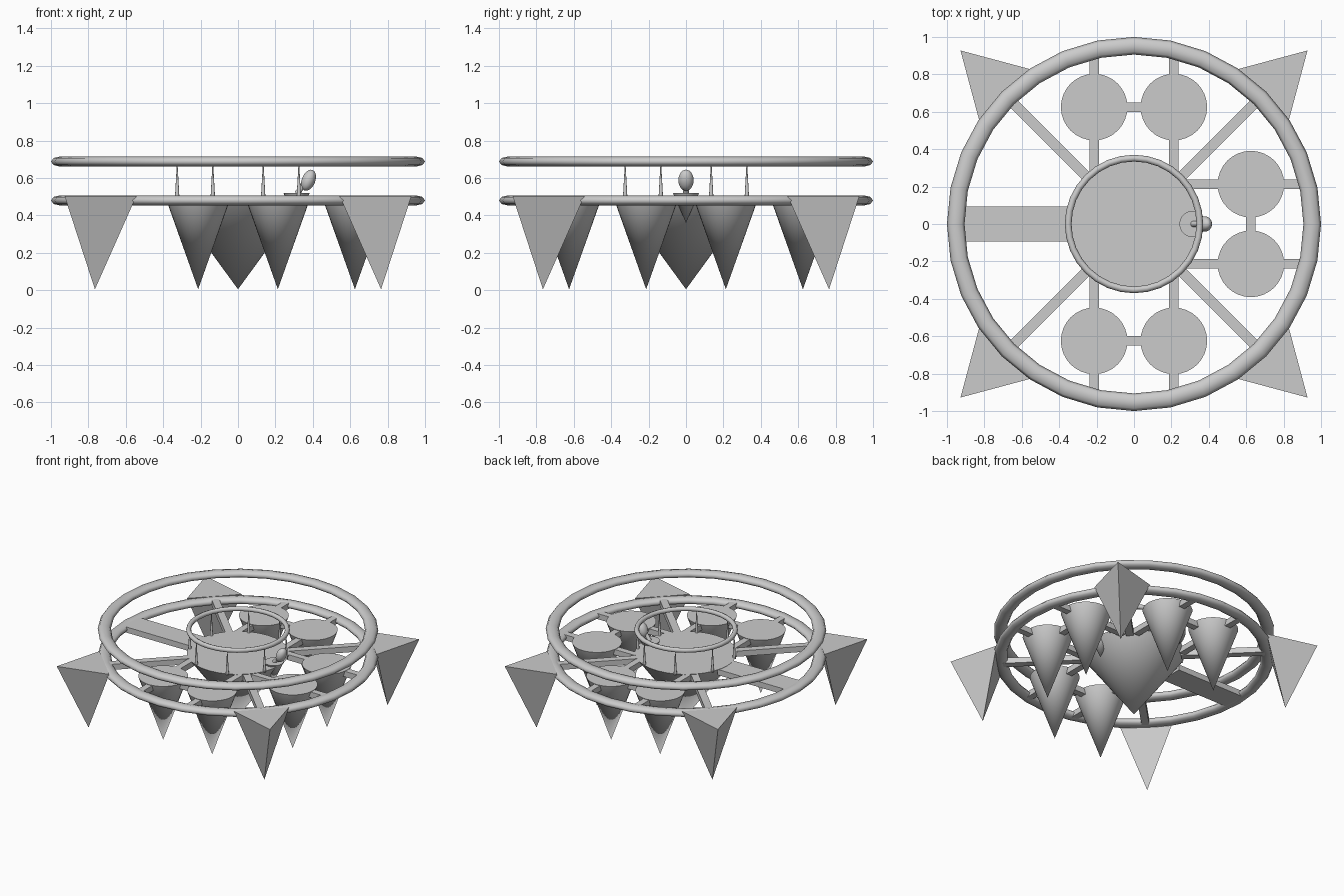
import bpy
from math import radians, cos, sin, pi
from mathutils import Vector

cube = bpy.data.objects.get("Cube")
if cube:
    bpy.data.objects.remove(cube, do_unlink=True)

grey = bpy.data.materials.new("plain grey")
grey.use_nodes = True
colour = (0.6, 0.6, 0.6, 1)
grey.diffuse_color = colour
grey.node_tree.nodes["Principled BSDF"].inputs["Base Color"].default_value = colour

DECK = 0.505


def finish(name, angle=None):
    """Name the new object, colour it and smooth it up to an angle."""
    ob = bpy.context.object
    ob.name = name
    ob.data.materials.append(grey)
    if angle:
        bpy.ops.object.transform_apply(location=False, rotation=False, scale=True)
        bpy.ops.object.shade_smooth_by_angle(angle=radians(angle))
    return ob


def ring(name, radius, tube, z, squash):
    bpy.ops.mesh.primitive_torus_add(major_radius=radius, minor_radius=tube,
                                     major_segments=32, minor_segments=8, location=(0, 0, z))
    bpy.context.object.scale.z = squash
    finish(name, 80)


def hanging_cone(name, x, y, radius, top=DECK, tip=0.005, sides=32, turn=0, smooth=35):
    bpy.ops.mesh.primitive_cone_add(vertices=sides, radius1=0, radius2=radius, depth=top - tip,
                                    location=(x, y, (top + tip) / 2), rotation=(0, 0, turn))
    finish(name, smooth)


def beam(name, start, end, width):
    a, b = Vector(start), Vector(end)
    mid, run = (a + b) / 2, b - a
    bpy.ops.mesh.primitive_cube_add(size=1, location=(mid.x, mid.y, 0.479))
    ob = finish(name)
    ob.scale = (run.length, width, 0.044)
    ob.rotation_euler.z = Vector((1, 0)).angle_signed(run) * -1


# Two large hoops and the small railing hoop
ring("lower_hoop", 0.953, 0.047, 0.48, 0.57)
ring("upper_hoop", 0.953, 0.047, 0.688, 0.57)
ring("railing_hoop", 0.352, 0.018, 0.688, 1)

# Central hull and railing posts
hanging_cone("central_hull", 0, 0, 0.365)
for i in range(8):
    a = (i + 0.5) * pi / 4
    bpy.ops.mesh.primitive_cone_add(vertices=12, radius1=0.012, radius2=0.002, depth=0.18,
                                    location=(0.352 * cos(a), 0.352 * sin(a), 0.585))
    finish("railing_post", 50)

# Paired pods on three sides, with their beams
for side, turn in (("left", 0), ("back", pi / 2), ("front", -pi / 2)):
    def place(r, t):
        return (r * cos(turn) - t * sin(turn), r * sin(turn) + t * cos(turn))
    for t in (-0.213, 0.213):
        hanging_cone(side + "_pod", *place(0.625, t), 0.178)
        beam(side + "_pod_beam", place(0.28, t), place(0.92, t), 0.05)
    beam(side + "_pod_link", place(0.625, -0.1), place(0.625, 0.1), 0.05)

# Wide gangway on the remaining side
beam("gangway", (-0.34, 0), (-0.94, 0), 0.185)

# Diagonal beams and three-sided outer spikes
for sx in (-1, 1):
    for sy in (-1, 1):
        beam("diagonal_beam", (0.24 * sx, 0.24 * sy), (0.67 * sx, 0.67 * sy), 0.055)
        # The first corner of the cone lies on +y
        outward = Vector((sx, sy)).angle_signed(Vector((0, 1)))
        hanging_cone("outer_spike", 0.765 * sx, 0.765 * sy, 0.23, sides=3,
                     turn=outward, smooth=None)

# Small helm pod with a tilted egg on a stem
hanging_cone("helm_pod", 0.313, 0, 0.07, top=0.52, tip=0.36)
bpy.ops.mesh.primitive_uv_sphere_add(segments=24, ring_count=12, radius=1,
                                     location=(0.377, 0, 0.588), rotation=(0, radians(22), 0))
bpy.context.object.scale = (0.036, 0.041, 0.059)
finish("helm_egg", 60)
bpy.ops.mesh.primitive_cone_add(vertices=12, radius1=0.016, radius2=0.012, depth=0.09,
                                location=(0.342, 0, 0.553), rotation=(0, radians(35), 0))
finish("helm_stem", 50)
